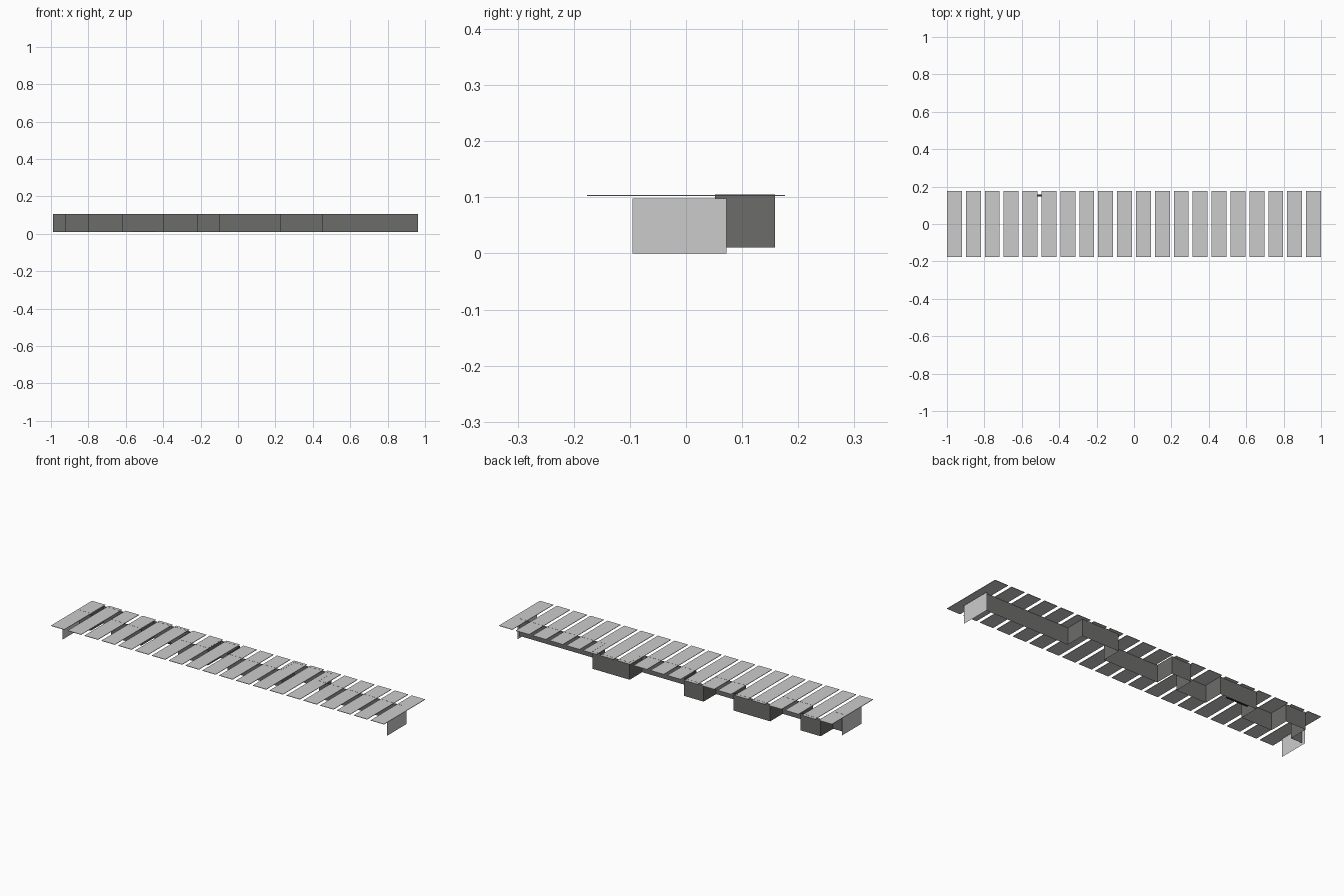
import bpy, bmesh

if "Cube" in bpy.data.objects:
    bpy.data.objects.remove(bpy.data.objects["Cube"])


def material(name, rgb):
    m = bpy.data.materials.new(name)
    m.diffuse_color = (*rgb, 1.0)
    m.use_nodes = True
    m.node_tree.nodes["Principled BSDF"].inputs["Base Color"].default_value = m.diffuse_color
    return m


LIGHT = material("light_grey", (0.6, 0.6, 0.6))
DARK = material("dark_grey", (0.15, 0.15, 0.145))
BLACK = material("near_black", (0.03, 0.03, 0.03))


def finish(name, bm, mat):
    mesh = bpy.data.meshes.new(name)
    bm.to_mesh(mesh)
    bm.free()
    mesh.materials.append(mat)
    obj = bpy.data.objects.new(name, mesh)
    bpy.context.collection.objects.link(obj)
    return obj


def box(name, x, y, z, mat):
    """Box from (min, max) pairs."""
    bm = bmesh.new()
    bmesh.ops.create_cube(bm, size=1)
    for v in bm.verts:
        for i, (lo, hi) in enumerate((x, y, z)):
            v.co[i] = hi if v.co[i] > 0 else lo
    return finish(name, bm, mat)


def wall(name, path, z0, z1, mat):
    """Upright sheet standing along a plan path."""
    bm = bmesh.new()
    low = [bm.verts.new((x, y, z0)) for x, y in path]
    high = [bm.verts.new((x, y, z1)) for x, y in path]
    for i in range(len(path) - 1):
        bm.faces.new((low[i], low[i + 1], high[i + 1], high[i]))
    return finish(name, bm, mat)


# Row of thin top slats
COUNT, WIDTH = 20, 0.08
pitch = (2 - WIDTH) / (COUNT - 1)
for i in range(COUNT):
    x = -1 + i * pitch
    box(f"top_slat_{i + 1}", (x, x + WIDTH), (-0.176, 0.176), (0.102, 0.1045), LIGHT)

# End panels
for side, x in (("left", -0.988), ("right", 0.962)):
    wall(f"{side}_end_panel", [(x, -0.095), (x, 0.072)], 0.0, 0.098, LIGHT)

# Stepped back wall, moving out and in along its length
INNER, OUTER = 0.052, 0.159
path = [(-0.988, INNER)]
for a, b in ((-0.92, -0.80), (-0.617, -0.397), (-0.217, -0.10), (0.227, 0.45)):
    path += [(a, INNER), (a, OUTER), (b, OUTER), (b, INNER)]
path.append((0.962, INNER))
wall("stepped_back_wall", path, 0.0105, 0.105, DARK)

# Flush hatch panels on two of the wall bays, and a small sill
for n, (a, b) in enumerate(((-0.57, -0.44), (0.28, 0.41))):
    wall(f"hatch_panel_{n + 1}", [(a, OUTER - 0.001), (b, OUTER - 0.001)], 0.0115, 0.09, DARK)
box("hatch_sill", (-0.57, -0.44), (0.146, 0.1585), (0.0105, 0.012), BLACK)
